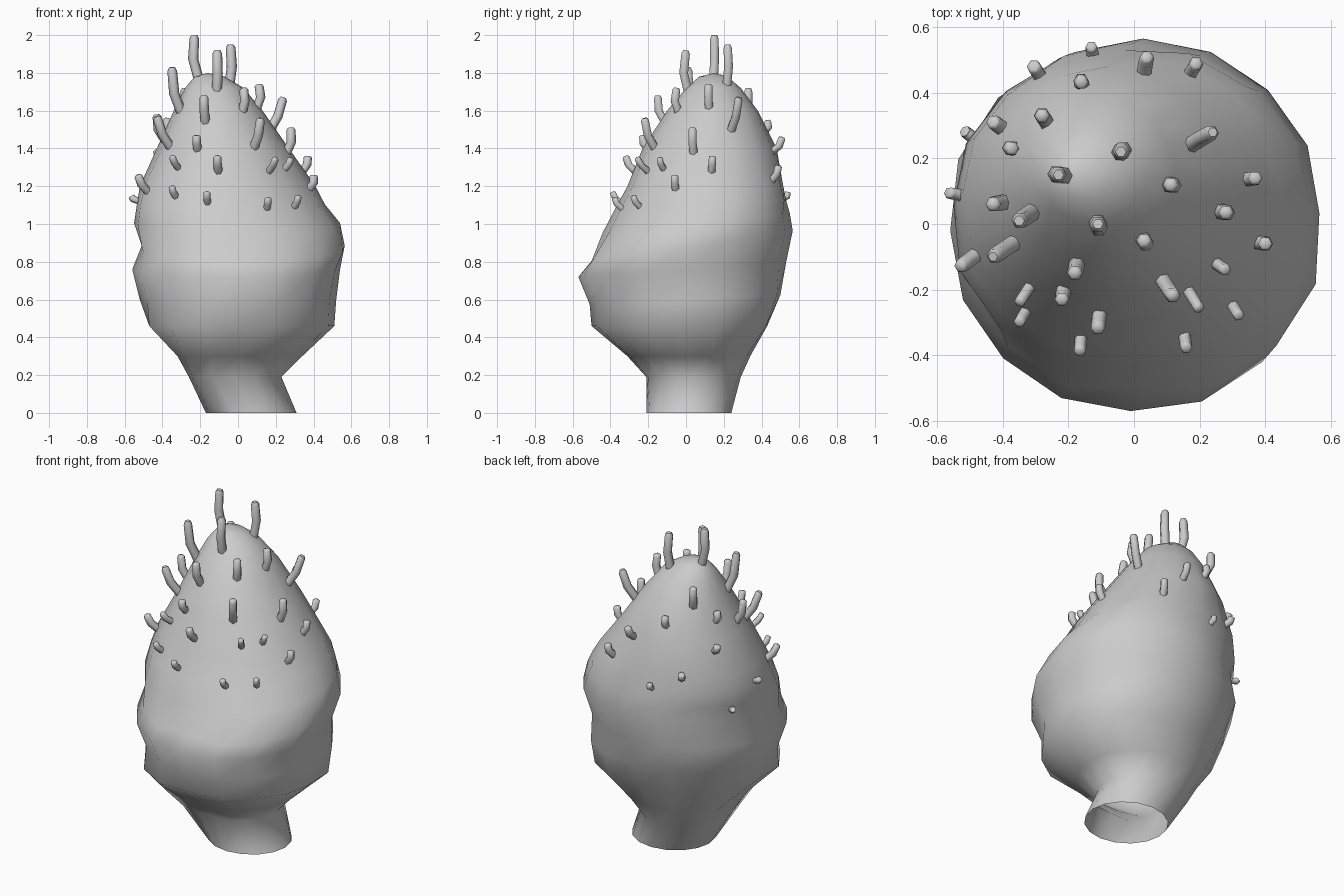
import bpy
import bmesh
from math import cos, sin, tau
from mathutils import Vector
from mathutils.bvhtree import BVHTree

cube = bpy.data.objects.get("Cube")
if cube:
    bpy.data.objects.remove(cube, do_unlink=True)


def make_material(name, colour):
    material = bpy.data.materials.new(name)
    material.use_nodes = True
    material.diffuse_color = colour
    shader = next(n for n in material.node_tree.nodes if n.type == "BSDF_PRINCIPLED")
    shader.inputs["Base Color"].default_value = colour
    return material


grey = make_material("plain grey", (0.6, 0.6, 0.6, 1))


def bridge(bm, lower, upper):
    """Join two rings of vertices with a band of quads."""
    count = len(lower)
    for i in range(count):
        j = (i + 1) % count
        bm.faces.new((lower[i], lower[j], upper[j], upper[i]))


def make_object(name, bm, sharp_angle):
    mesh = bpy.data.meshes.new(name)
    bm.to_mesh(mesh)
    obj = bpy.data.objects.new(name, mesh)
    bpy.context.collection.objects.link(obj)
    mesh.materials.append(grey)
    bpy.ops.object.select_all(action="DESELECT")
    obj.select_set(True)
    bpy.context.view_layer.objects.active = obj
    bpy.ops.object.shade_smooth_by_angle(angle=sharp_angle)
    return obj


# Body: oval rings (height, left x, right x, front y, back y, tilt, squared corners)
BODY_SIDES = 16
CORNER_ANGLES = {
    "back_left": tau / 8,
    "back_right": tau * 3 / 8,
    "front_right": tau * 5 / 8,
    "front_left": tau * 7 / 8,
}
body_rings = [
    (0, -.17, .31, -.21, .24, 0, {}),
    (.19, -.26, .23, -.21, .29, 0, {"front_right": .3, "back_right": .08}),
    (.3, -.32, .34, -.31, .34, 0, {"front_right": .28, "back_right": .14}),
    (.46, -.47, .51, -.5, .43, 0, {"front_right": .1, "back_left": .08}),
    (.6, -.52, .52, -.51, .5, .05, {"back_left": .05}),
    (.76, -.56, .54, -.57, .53, .07, {"back_right": .04, "front_left": .03}),
    (.88, -.51, .565, -.5, .565, .15, {"front_right": .08, "front_left": .07}),
    (1, -.55, .54, -.44, .55, .1, {"front_right": .05}),
    (1.1, -.535, .46, -.375, .53, .05, {"front_right": .05, "back_left": .07}),
    (1.2, -.52, .41, -.31, .515, 0, {"front_right": .03, "back_left": .05}),
    (1.4, -.43, .27, -.23, .48, 0, {}),
    (1.6, -.34, .13, -.1, .38, 0, {}),
    (1.72, -.28, .03, 0, .29, 0, {}),
    (1.78, -.23, -.07, .07, .22, 0, {}),
]


def clamp(value):
    return max(-1, min(1, value))


def body_ring(bm, z, x_min, x_max, y_min, y_max, tilt, corners):
    ring = []
    for i in range(BODY_SIDES):
        angle = tau * i / BODY_SIDES
        push = 1
        for corner, amount in corners.items():
            push += amount * max(0, cos(angle - CORNER_ANGLES[corner])) ** 2
        x = (x_min + x_max) / 2 + (x_max - x_min) / 2 * clamp(push * cos(angle))
        y = (y_min + y_max) / 2 + (y_max - y_min) / 2 * clamp(push * sin(angle))
        ring.append(bm.verts.new((x, y, z + tilt * y)))
    return ring


body = bmesh.new()
rings = [body_ring(body, *row) for row in body_rings]
for lower, upper in zip(rings, rings[1:]):
    bridge(body, lower, upper)

# Rounded crown; the neck stays open underneath
crown = body.verts.new((-.16, .15, 1.8))
for i in range(BODY_SIDES):
    body.faces.new((rings[-1][i], rings[-1][(i + 1) % BODY_SIDES], crown))
body.normal_update()
surface = BVHTree.FromBMesh(body)
make_object("body", body, 1.2)
body.free()

# Spines: tip positions grouped by (length, radius)
spine_groups = {
    (.22, .027): [
        (-.23, .15, 2), (-.11, 0, 1.92), (-.04, .22, 1.95), (-.35, .01, 1.83),
    ],
    (.13, .025): [
        (-.28, .33, 1.72), (.24, .28, 1.67), (-.43, .06, 1.58),
        (-.43, -.1, 1.57), (.28, .035, 1.51), (.11, .12, 1.74), (.03, -.05, 1.72),
        (-.18, -.15, 1.68), (.12, -.22, 1.56),
    ],
    (.07, .023): [
        (-.16, .43, 1.55), (.04, .51, 1.46), (.19, .49, 1.31), (-.28, .44, 1.27),
        (-.4, .29, 1.41), (-.37, .23, 1.56), (.37, .14, 1.36), (.4, -.06, 1.26),
        (-.53, -.13, 1.26), (-.22, -.23, 1.47), (-.11, -.32, 1.36),
    ],
    (.04, .019): [
        (-.13, .54, 1.17), (-.5, .27, 1.04), (-.54, .09, 1.16), (-.35, -.24, 1.36),
        (-.35, -.3, 1.2), (-.165, -.39, 1.17), (.2, -.26, 1.35), (.28, -.14, 1.35),
        (.32, -.28, 1.15), (.16, -.38, 1.14),
    ],
}


def add_spine(bm, tip, length, radius):
    """A six-sided peg that leaves the surface outward and bends upward."""
    tip = Vector(tip)
    root, normal, _, _ = surface.find_nearest(tip - Vector((0, 0, length)))
    if (tip - root).dot(normal) < .025:
        tip = root + normal * .035 + Vector((0, 0, length * .6))
    bend = root.lerp(tip, .4) + normal * .01
    lip = tip.lerp(bend, .15)
    stations = [
        (root - normal * .03, bend - root, 1),
        (bend, tip - root, 1),
        (lip, tip - bend, .95),
        (tip, tip - bend, .6),
    ]
    previous = None
    for centre, direction, scale in stations:
        turn = Vector((0, 0, 1)).rotation_difference(direction)
        ring = []
        for i in range(6):
            angle = tau * i / 6
            offset = Vector((cos(angle), sin(angle), 0)) * radius * scale
            ring.append(bm.verts.new(centre + turn @ offset))
        if previous:
            bridge(bm, previous, ring)
        previous = ring
    bm.faces.new(previous)


spines = bmesh.new()
for (length, radius), tips in spine_groups.items():
    for tip in tips:
        add_spine(spines, tip, length, radius)
bmesh.ops.recalc_face_normals(spines, faces=spines.faces)
make_object("spines", spines, 1.1)
spines.free()
